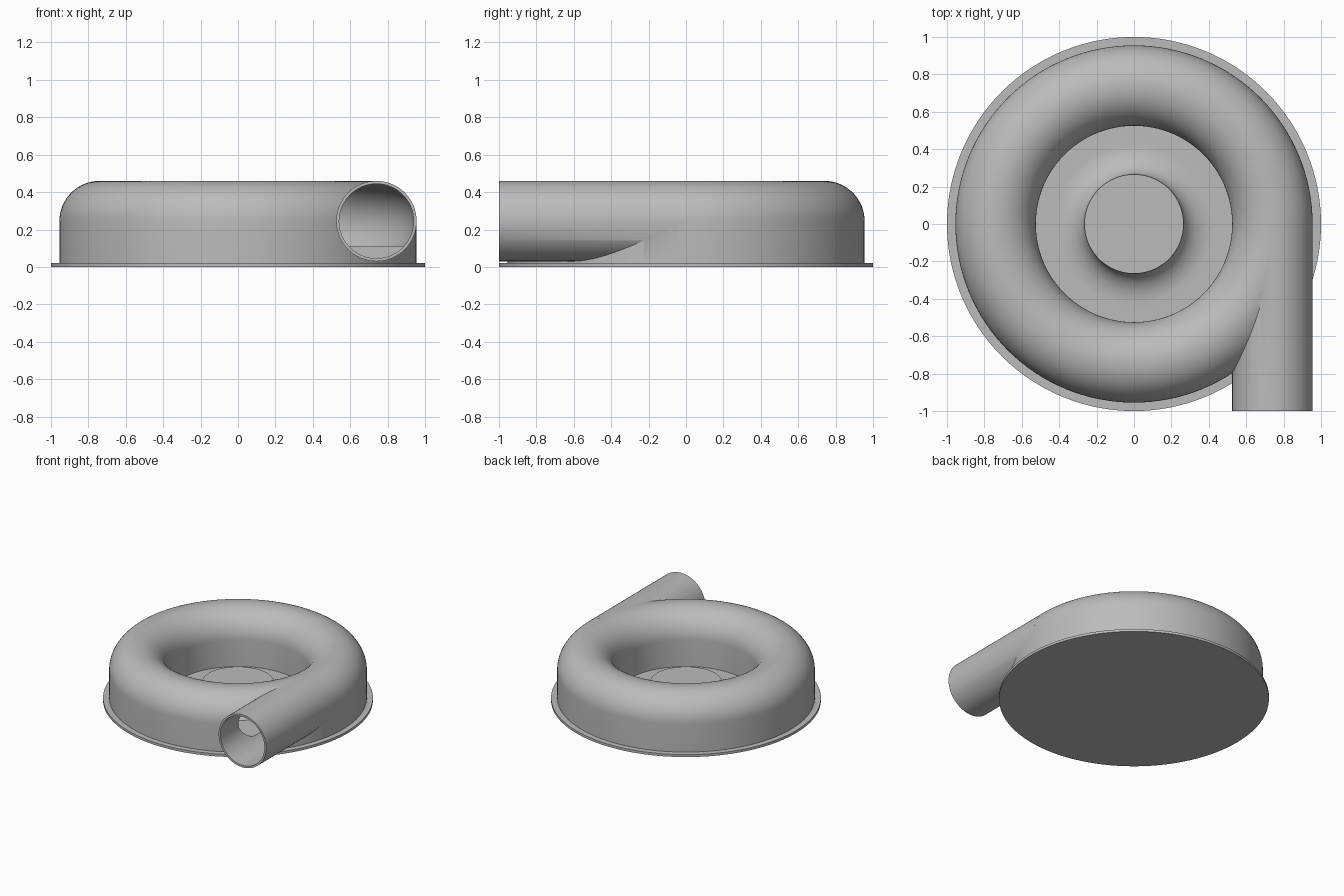
import bpy, bmesh
from math import pi, sin, cos, radians, asin
from mathutils import Matrix

if "Cube" in bpy.data.objects:
    bpy.data.objects.remove(bpy.data.objects["Cube"])

RING, TUBE, BORE, MID = 0.74, 0.215, 0.2, 0.245   # scroll radius, tube radii, tube height
FLOOR = 0.11

metal = bpy.data.materials.new("cast_grey")
metal.use_nodes = True
metal.diffuse_color = (0.5, 0.5, 0.5, 1)
metal.node_tree.nodes["Principled BSDF"].inputs["Base Color"].default_value = (0.5, 0.5, 0.5, 1)


def finish(name, bm):
    bmesh.ops.remove_doubles(bm, verts=bm.verts, dist=1e-5)
    bmesh.ops.recalc_face_normals(bm, faces=bm.faces)
    mesh = bpy.data.meshes.new(name)
    bm.to_mesh(mesh)
    bm.free()
    mesh.materials.append(metal)
    ob = bpy.data.objects.new(name, mesh)
    bpy.context.collection.objects.link(ob)
    return ob


def lathe(name, profile, closed=False, steps=128):
    bm = bmesh.new()
    vs = [bm.verts.new((r, 0, z)) for r, z in profile]
    es = [bm.edges.new(p) for p in zip(vs, vs[1:])]
    if closed:
        es.append(bm.edges.new((vs[-1], vs[0])))
    bmesh.ops.spin(bm, geom=vs + es, cent=(0, 0, 0), axis=(0, 0, 1),
                   angle=2 * pi, steps=steps)
    return finish(name, bm)


def tube(name, radius, y0, y1):
    bm = bmesh.new()
    place = Matrix.Translation((RING, (y0 + y1) / 2, MID)) @ Matrix.Rotation(pi / 2, 4, "X")
    bmesh.ops.create_cone(bm, cap_ends=True, segments=64, radius1=radius,
                          radius2=radius, depth=abs(y1 - y0), matrix=place)
    return finish(name, bm)


def arc(cx, cz, rx, rz, a0, a1, n):
    angles = [a0 + (a1 - a0) * i / n for i in range(n + 1)]
    return [(cx + rx * cos(a), cz + rz * sin(a)) for a in angles]


def combine(target, other, operation):
    mod = target.modifiers.new(operation.lower(), "BOOLEAN")
    mod.operation = operation
    mod.solver = "EXACT"
    mod.object = other
    bpy.context.view_layer.objects.active = target
    bpy.ops.object.modifier_apply(modifier=mod.name)
    bpy.data.objects.remove(other)


def smooth(ob):
    bpy.ops.object.select_all(action="DESELECT")
    ob.select_set(True)
    bpy.context.view_layer.objects.active = ob
    bpy.ops.object.shade_smooth_by_angle(angle=radians(30))


# Scroll casing with its raised centre hub, as one turned body
body = [(0, 0.018), (RING + TUBE, 0.018)]
body += arc(RING, MID, TUBE, TUBE, 0, pi, 32)
body += [(RING - TUBE, 0.03)]
body += arc(0.425, 0.15, 0.16, 0.12, 1.5 * pi, pi, 14)
body += [(0, 0.15)]
casing = lathe("scroll_casing", body)

# Tangential outlet pipe joined to the casing
combine(casing, tube("outlet_pipe", TUBE, -0.01, -1.0), "UNION")

# Hollow flow channel with a flat floor, then the bore of the outlet
dip = asin((MID - FLOOR) / BORE)
channel = lathe("channel_cutter", arc(RING, MID, BORE, BORE, -dip, pi + dip, 32), closed=True)
combine(casing, channel, "DIFFERENCE")
combine(casing, tube("bore_cutter", BORE - 0.001, -0.02, -1.1), "DIFFERENCE")
smooth(casing)

# Thin mounting flange closing the underside
flange = lathe("base_flange", [(0, 0), (1, 0), (1, 0.02), (0, 0.02)])
smooth(flange)
